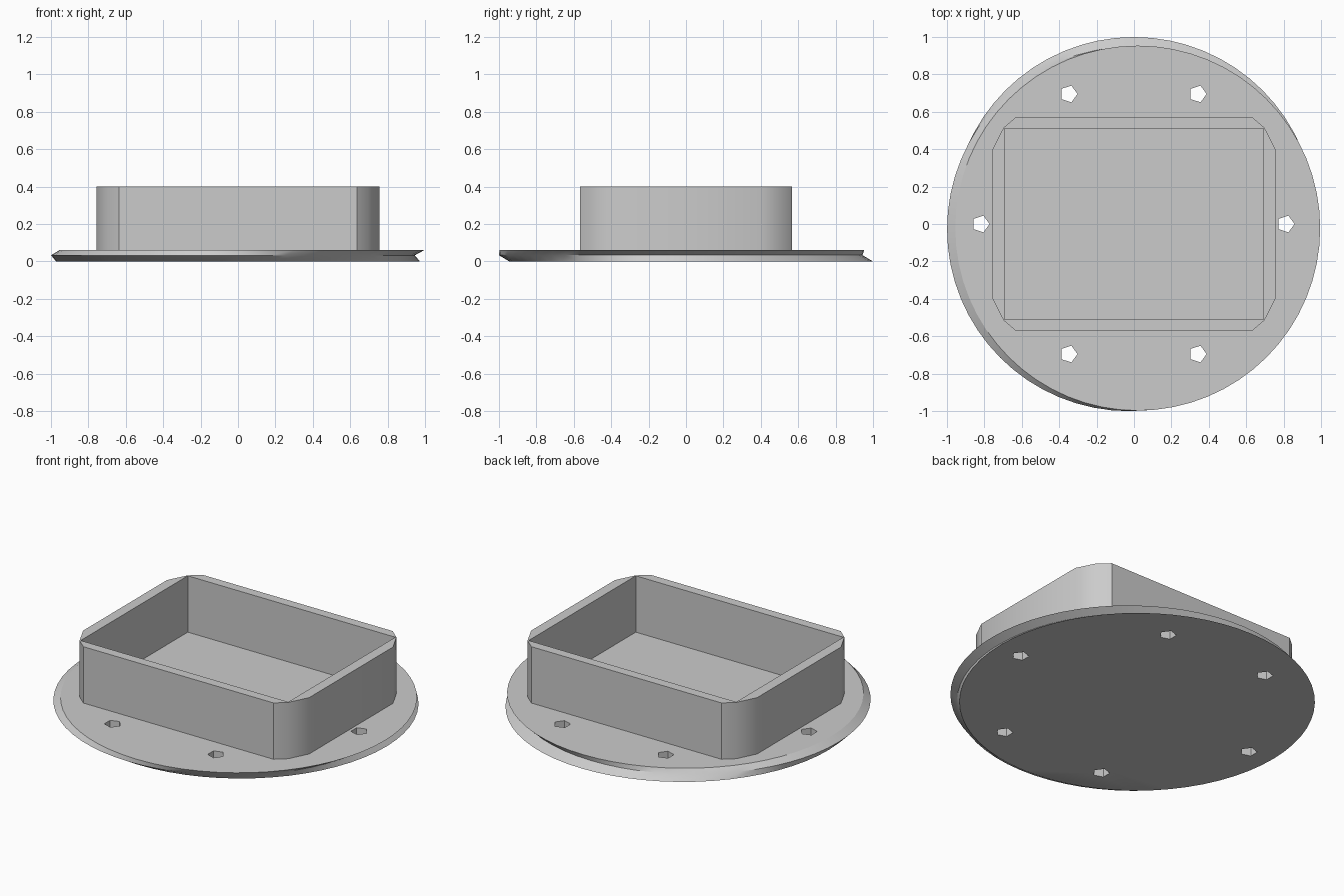
import bpy
import bmesh
from math import cos, sin, tau, radians

if "Cube" in bpy.data.objects:
    bpy.data.objects.remove(bpy.data.objects["Cube"])

# One plain grey material
GREY = (0.6, 0.6, 0.6, 1)
grey = bpy.data.materials.new("plain grey")
grey.use_nodes = True
grey.diffuse_color = GREY
grey.node_tree.nodes["Principled BSDF"].inputs["Base Color"].default_value = GREY

FLOOR, RIM = 0.06, 0.40


def finish(name, bm):
    """Turn a bmesh into a named, linked object."""
    bmesh.ops.recalc_face_normals(bm, faces=bm.faces)
    mesh = bpy.data.meshes.new(name)
    bm.to_mesh(mesh)
    bm.free()
    mesh.materials.append(grey)
    obj = bpy.data.objects.new(name, mesh)
    bpy.context.collection.objects.link(obj)
    return obj


def ring(bm, cx, cy, z, r, sides):
    return [bm.verts.new((cx + r * cos(tau * i / sides), cy + r * sin(tau * i / sides), z))
            for i in range(sides)]


def loft(bm, rings):
    """Join rings with quads and cap both ends."""
    for low, high in zip(rings, rings[1:]):
        n = len(low)
        for i in range(n):
            j = (i + 1) % n
            bm.faces.new((low[i], low[j], high[j], high[i]))
    bm.faces.new(rings[0][::-1])
    bm.faces.new(rings[-1])


def smooth(obj):
    bpy.ops.object.select_all(action="DESELECT")
    obj.select_set(True)
    bpy.context.view_layer.objects.active = obj
    bpy.ops.object.shade_smooth_by_angle(angle=radians(30))


# Base disc: three slightly offset circles give the uneven V-shaped rim
bm = bmesh.new()
loft(bm, [ring(bm, 0, 0.027, 0, 0.972, 64),
          ring(bm, -0.027, -0.028, 0.033, 0.972, 64),
          ring(bm, 0.02, -0.022, FLOOR, 0.975, 64)])
base = finish("base_disc", bm)

# Six five-sided screw holes
bm = bmesh.new()
for x, y in [(-0.815, 0), (0.815, 0)] + [(sx * 0.345, sy * 0.695) for sx in (-1, 1) for sy in (-1, 1)]:
    loft(bm, [ring(bm, x - 0.004, y, z, 0.047, 5) for z in (-0.1, 0.2)])
cutter = finish("hole_cutter", bm)
cutter.hide_render = True
cutter.hide_set(True)
cut = base.modifiers.new("screw holes", "BOOLEAN")
cut.object = cutter
cut.solver = "EXACT"
bpy.context.view_layer.objects.active = base
bpy.ops.object.modifier_apply(modifier=cut.name)
bpy.data.objects.remove(cutter)
smooth(base)

# Open box wall: chamfered outside, square inside, walls thinning at the corners
corner = [(0.755, 0.40), (0.697, 0.515), (0.635, 0.568)]
outer, inner = [], []
for sx, sy in ((1, 1), (-1, 1), (-1, -1), (1, -1)):
    outer += [(sx * x, sy * y) for x, y in corner[::sx * sy]]
    inner.append((sx * 0.693, sy * 0.511))

bm = bmesh.new()
o_low, o_top = [[bm.verts.new((x, y, z)) for x, y in outer] for z in (FLOOR, RIM)]
i_low, i_top = [[bm.verts.new((x, y, z)) for x, y in inner] for z in (FLOOR, RIM)]
for low, top in ((o_low, o_top), (i_low, i_top)):
    for i in range(len(low)):
        j = (i + 1) % len(low)
        bm.faces.new((low[i], low[j], top[j], top[i]))
for k in range(4):
    n = (k + 1) % 4
    edge = [o_top[(3 * k + s) % 12] for s in (1, 2, 3, 4)]
    bm.faces.new([i_top[k]] + edge + [i_top[n]])
smooth(finish("box_wall", bm))
